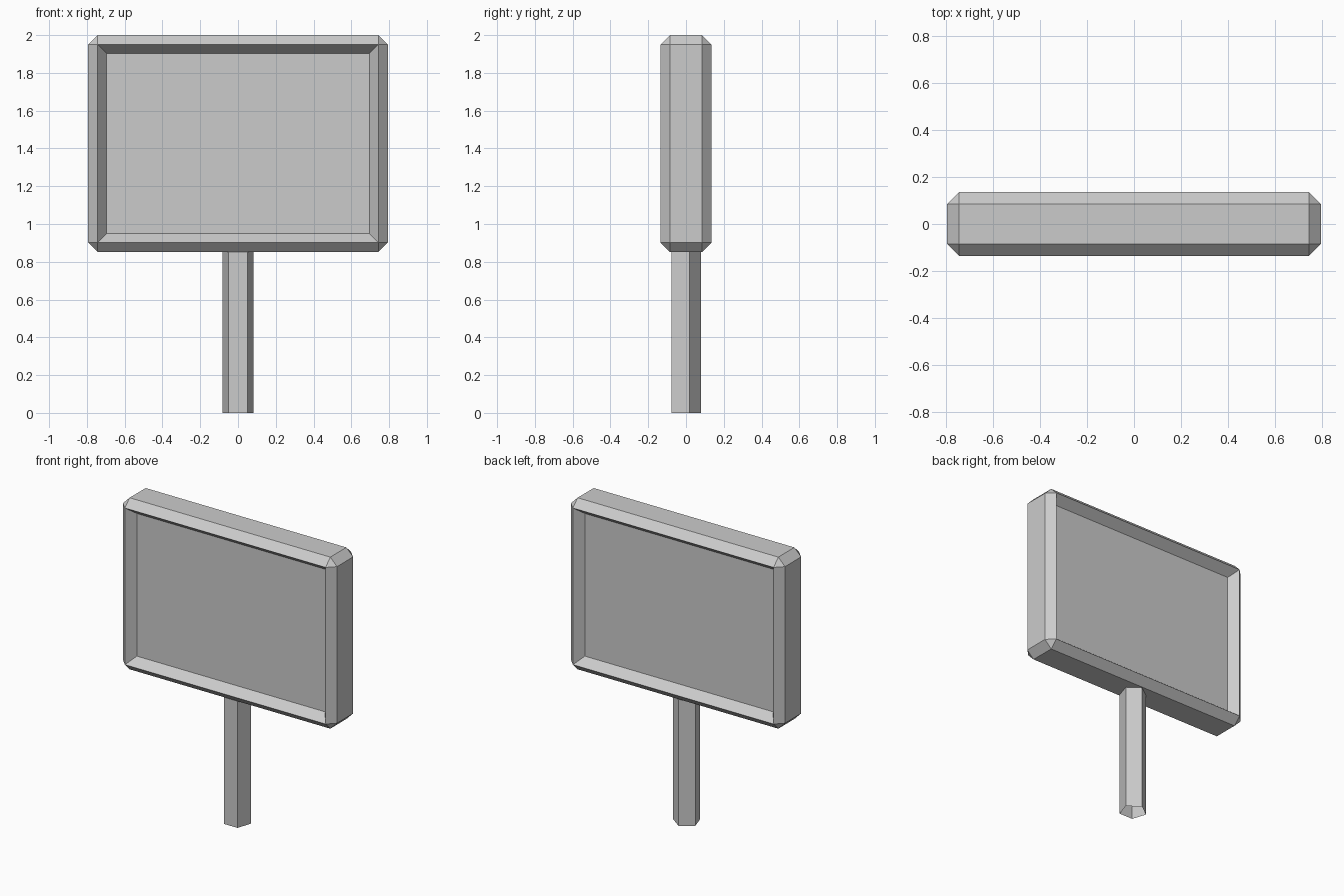
import bpy
import bmesh
from math import pi
from mathutils import Matrix, Vector

cube = bpy.data.objects.get("Cube")
if cube:
    bpy.data.objects.remove(cube, do_unlink=True)

GREY = (0.6, 0.6, 0.6, 1)
grey = bpy.data.materials.new("plain grey")
grey.use_nodes = True
grey.diffuse_color = GREY
grey.node_tree.nodes["Principled BSDF"].inputs["Base Color"].default_value = GREY


def add_part(name, bm, location):
    mesh = bpy.data.meshes.new(name)
    bmesh.ops.recalc_face_normals(bm, faces=bm.faces[:])
    bm.to_mesh(mesh)
    bm.free()
    mesh.materials.append(grey)
    part = bpy.data.objects.new(name, mesh)
    part.location = location
    bpy.context.collection.objects.link(part)
    return part


# Sign board: chamfered slab with a sloping recess on the front and back
WIDTH, DEPTH, BOTTOM, TOP = 1.586, 0.27, 0.852, 2.0
bm = bmesh.new()
bmesh.ops.create_cube(bm, size=1, matrix=Matrix.Diagonal((WIDTH, DEPTH, TOP - BOTTOM, 1)))
bmesh.ops.bevel(bm, geom=bm.edges[:], offset=0.05, offset_type='OFFSET',
                segments=1, profile=0.5, affect='EDGES')
bm.normal_update()
panels = [f for f in bm.faces if abs(f.normal.y) > 0.99]
bmesh.ops.inset_individual(bm, faces=panels, thickness=0.066, depth=-0.06)
add_part("sign_board", bm, (0, 0, (BOTTOM + TOP) / 2))

# Post: five-sided tube with a flat side to the front
RADIUS, HEIGHT = 0.0865, 0.86
bm = bmesh.new()
ring = bmesh.ops.create_circle(bm, segments=5, radius=RADIUS, cap_ends=False)["verts"]
back_vert = ring[0].co.xy
turn = Matrix.Rotation(Vector((0, 1)).angle_signed(back_vert), 4, 'Z')
bmesh.ops.transform(bm, matrix=turn, verts=ring)
walls = bmesh.ops.extrude_edge_only(bm, edges=bm.edges[:])["geom"]
bmesh.ops.translate(bm, vec=(0, 0, HEIGHT),
                    verts=[g for g in walls if isinstance(g, bmesh.types.BMVert)])
add_part("post", bm, (0, -0.008, 0))
